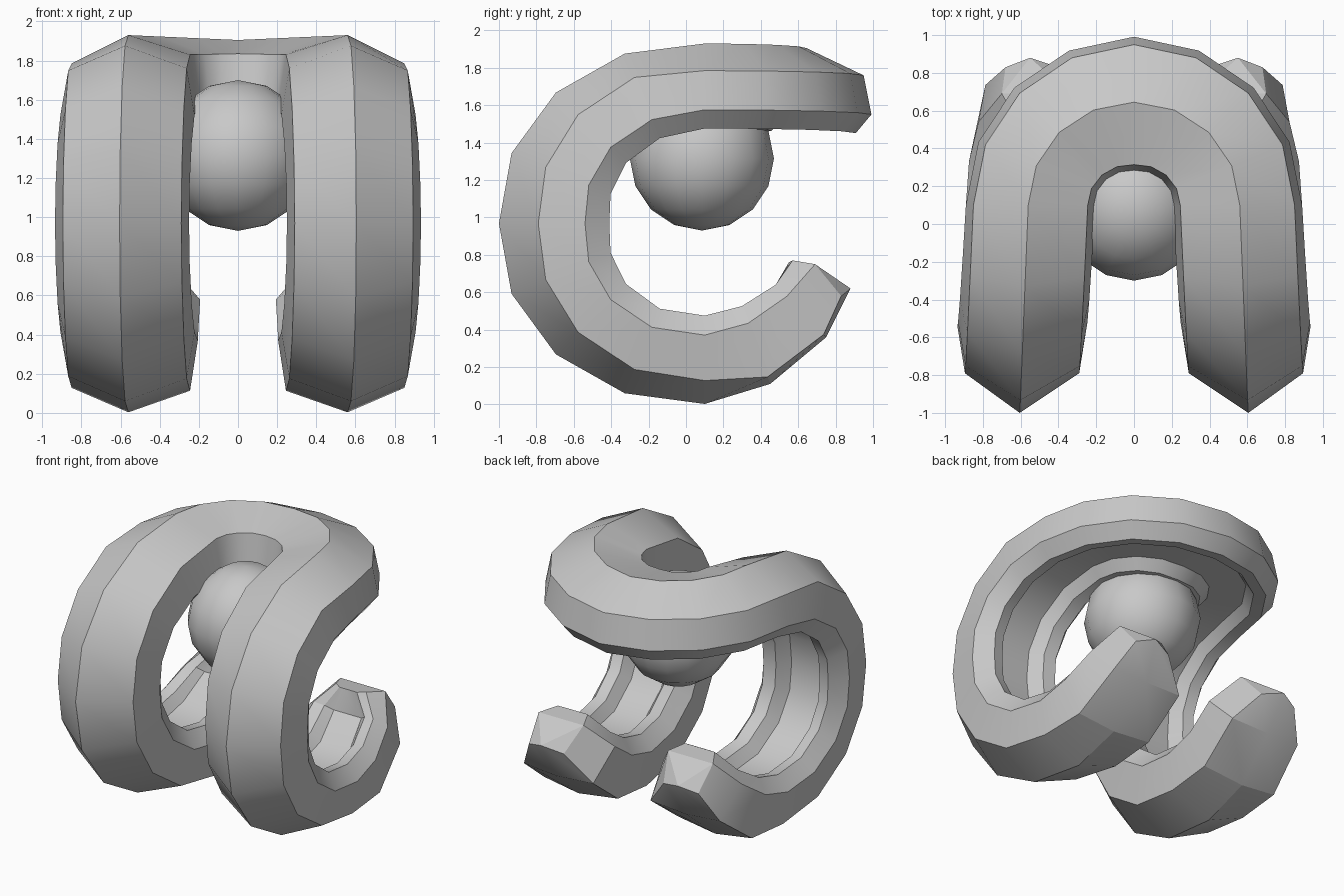
import bpy, bmesh, math
from mathutils import Vector

if "Cube" in bpy.data.objects:
    bpy.data.objects.remove(bpy.data.objects["Cube"])

grey = bpy.data.materials.new("mid grey")
grey.diffuse_color = (0.58, 0.58, 0.58, 1)
grey.use_nodes = True
grey.node_tree.nodes["Principled BSDF"].inputs["Base Color"].default_value = grey.diffuse_color


def finish(bm, name, angle):
    bmesh.ops.recalc_face_normals(bm, faces=bm.faces)
    me = bpy.data.meshes.new(name)
    bm.to_mesh(me)
    bm.free()
    ob = bpy.data.objects.new(name, me)
    bpy.context.collection.objects.link(ob)
    me.materials.append(grey)
    bpy.ops.object.select_all(action='DESELECT')
    ob.select_set(True)
    bpy.context.view_layer.objects.active = ob
    bpy.ops.object.shade_smooth_by_angle(angle=math.radians(angle))
    return ob


# Cross-section from the ridge round the outer side, groove and inner side.
# depth scales the body, eo and ei are the depths of the outer and inner edge
def section(ridge, side, out, width, depth, eo, ei, groove=0.11):
    d = depth
    prof = [(0, 0), (0.29, eo), (0.33, 0.46 * d), (0.25, 0.59 * d), (0.17, 0.575 * d),
            (0.12, (0.59 - groove) * d), (-0.12, (0.59 - groove) * d),
            (-0.18, 0.575 * d), (-0.27, 0.59 * d), (-0.355, 0.46 * d), (-0.315, ei)]
    return [Vector(ridge) + Vector(side) * s * width - Vector(out) * t for s, t in prof]


# Half of the path: back arch, then the arm curling forward and down
half = []
for i in range(5):
    a = math.radians(22.5 * i)
    s, c = math.sin(a), math.cos(a)
    half.append(section((0.56 * s, 0.1 + 0.545 * c, 1.905 + 0.025 * s),
                        (s, c, 0), (0, 0, 1), 1.05 - 0.05 * s, 0.77, 0.145, 0.07 + 0.03 * s))
for i in range(1, 9):
    a = math.radians(22.5 * i)
    s, c = math.sin(a), math.cos(a)
    lift = 0.025 * abs(math.sin(2 * a))
    half.append(section((0.56 + 0.045 * s, 0.1 - (1.1 + lift) * s, 0.968 + (0.965 + lift) * c),
                        (1, 0, 0), (0, -s, c), 1.0, 0.8 + 0.2 * s * s,
                        0.125 + 0.085 * s * s, 0.11 + 0.1 * s * s))

# Tapered tail of the arm
for x, y, z, deg, w, d, e, g in [(0.55, 0.45, 0.11, 200, 0.98, 0.75, 0.04, 0.11),
                                 (0.52, 0.75, 0.36, 224, 0.92, 0.66, 0.02, 0.08)]:
    a = math.radians(deg)
    half.append(section((x, y, z), (1, 0, 0), (0, -math.sin(a), math.cos(a)), w, d, e, e, g))
tip = [(0.55, 0.88, 0.62), (0.68, 0.83, 0.58), (0.70, 0.69, 0.75), (0.63, 0.57, 0.77),
       (0.57, 0.55, 0.76), (0.54, 0.55, 0.76), (0.46, 0.55, 0.76), (0.43, 0.55, 0.76),
       (0.39, 0.57, 0.77), (0.34, 0.69, 0.75), (0.40, 0.83, 0.58)]
half.append([Vector(p) for p in tip])

# Mirror the half path and skin all the sections
mirrored = [[Vector((-p.x, p.y, p.z)) for p in sec] for sec in half[:0:-1]]
bm = bmesh.new()
rings = [[bm.verts.new(p) for p in sec] for sec in mirrored + half]
n = len(tip)
for a, b in zip(rings, rings[1:]):
    for i in range(n):
        j = (i + 1) % n
        bm.faces.new((a[i], a[j], b[j], b[i]))
# Folded end caps
for r in (rings[0], rings[-1]):
    bm.faces.new((r[0], r[1], r[2]))
    bm.faces.new((r[0], r[9], r[10]))
    bm.faces.new((r[0], r[2], r[9]))
    bm.faces.new(r[2:10])
finish(bm, "curled_band", 27)

# Ball held under the arch
bm = bmesh.new()
bmesh.ops.create_uvsphere(bm, u_segments=16, v_segments=8, radius=0.385)
bmesh.ops.translate(bm, verts=bm.verts, vec=(0, 0.085, 1.315))
finish(bm, "ball", 60)
